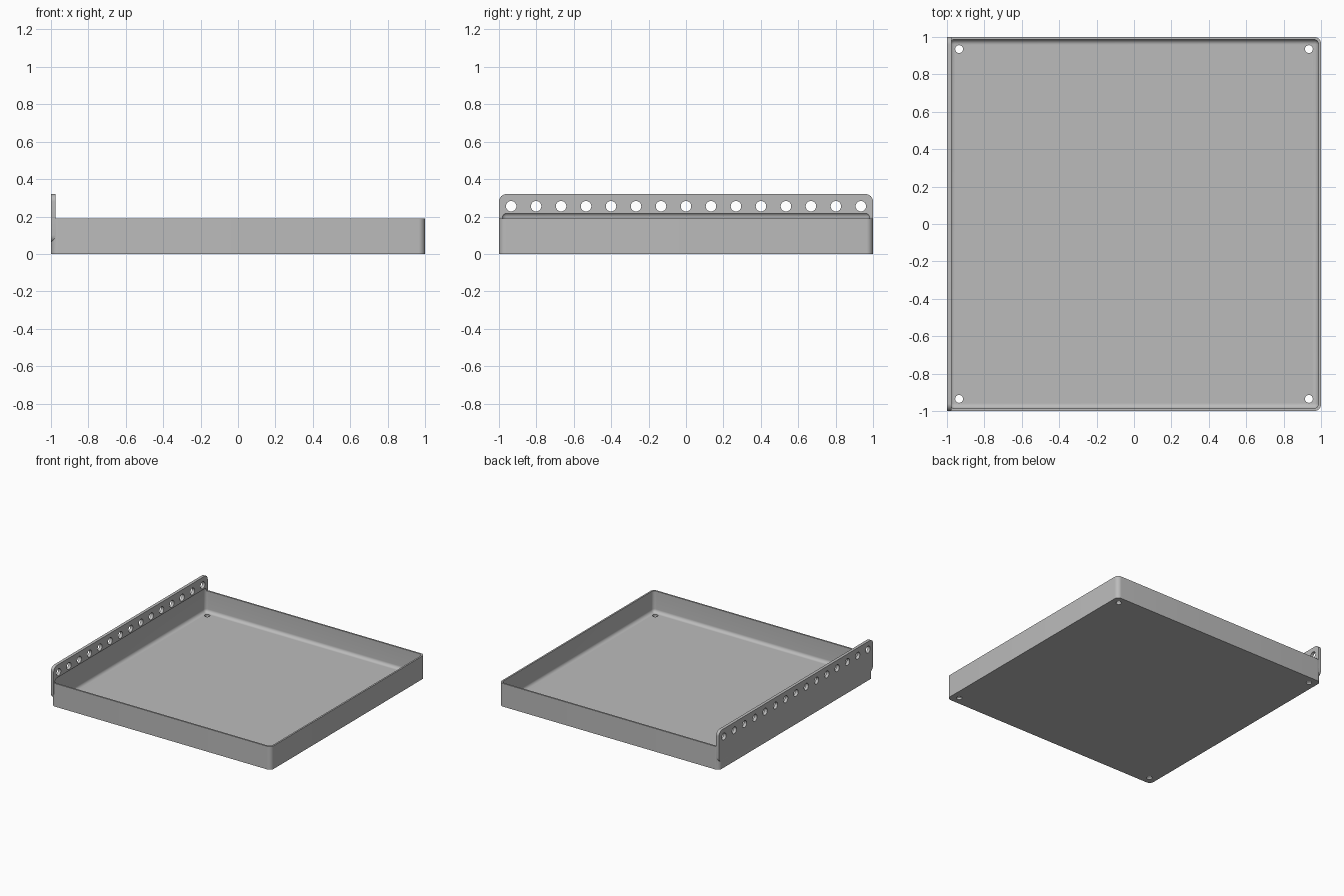
import bpy, bmesh, math
from mathutils import Matrix, Vector

cube = bpy.data.objects.get("Cube")
if cube:
    bpy.data.objects.remove(cube, do_unlink=True)

grey = bpy.data.materials.new("plain_grey")
grey.use_nodes = True
colour = (0.5, 0.5, 0.5, 1)
grey.diffuse_color = colour
grey.node_tree.nodes["Principled BSDF"].inputs["Base Color"].default_value = colour

HEIGHT, WALL, FLOOR = 0.19, 0.0135, 0.016
PLATE, RIM = 0.025, 0.32
HOLE_POS = 0.935


def make_object(name, bm):
    mesh = bpy.data.meshes.new(name)
    bm.to_mesh(mesh)
    bm.free()
    mesh.materials.append(grey)
    ob = bpy.data.objects.new(name, mesh)
    bpy.context.collection.objects.link(ob)
    return ob


def rounded_box(name, low, high, radius, axis=None, segments=8):
    """Box with rounded edges: all of them, or only those along one axis."""
    low, high = Vector(low), Vector(high)
    bm = bmesh.new()
    bmesh.ops.create_cube(bm, size=1)
    for v in bm.verts:
        v.co = Vector([(v.co[i] + 0.5) * (high[i] - low[i]) + low[i] for i in range(3)])
    edges = [e for e in bm.edges if axis is None
             or abs((e.verts[0].co - e.verts[1].co).normalized()[axis]) > 0.9]
    bmesh.ops.bevel(bm, geom=edges, offset=radius, segments=segments,
                    profile=0.5, affect='EDGES')
    return make_object(name, bm)


def hole_cutters(name, points, radius, rotation):
    """Row of separate cylinders in one mesh."""
    bm = bmesh.new()
    for p in points:
        bmesh.ops.create_cone(bm, cap_ends=True, segments=32, radius1=radius, radius2=radius,
                              depth=0.15, matrix=Matrix.Translation(p) @ rotation)
    return make_object(name, bm)


def boolean(target, tool, operation):
    mod = target.modifiers.new(tool.name, 'BOOLEAN')
    mod.object, mod.operation, mod.solver = tool, operation, 'EXACT'
    tool.hide_render = True
    bpy.context.view_layer.objects.active = target
    bpy.ops.object.modifier_apply(modifier=mod.name)
    bpy.data.objects.remove(tool, do_unlink=True)


# Tray body and raised mounting plate
tray = rounded_box("tray", (-1, -1, 0), (1, 1, HEIGHT), 0.036, axis=2)
plate = rounded_box("mounting_plate", (-1, -1, 0.06), (-1 + PLATE, 1, RIM), 0.04, axis=0)
boolean(tray, plate, 'UNION')

# Hollow with coved edges, undercutting the plate slightly
inner = 1 - WALL
cavity = rounded_box("cavity", (-inner, -inner, FLOOR), (inner, inner, 0.222), 0.027)
boolean(tray, cavity, 'DIFFERENCE')

# Row of holes along the plate
step = 2 * HOLE_POS / 14
row = [Vector((-1, -HOLE_POS + i * step, 0.255)) for i in range(15)]
boolean(tray, hole_cutters("plate_holes", row, 0.028, Matrix.Rotation(math.pi / 2, 4, 'Y')),
        'DIFFERENCE')

# Screw holes in the floor corners
corners = [Vector((x, y, 0)) for x in (-HOLE_POS, HOLE_POS) for y in (-HOLE_POS, HOLE_POS)]
boolean(tray, hole_cutters("floor_holes", corners, 0.021, Matrix.Identity(4)), 'DIFFERENCE')

bpy.ops.object.select_all(action='DESELECT')
tray.select_set(True)
bpy.context.view_layer.objects.active = tray
bpy.ops.object.shade_smooth_by_angle(angle=math.radians(30))
